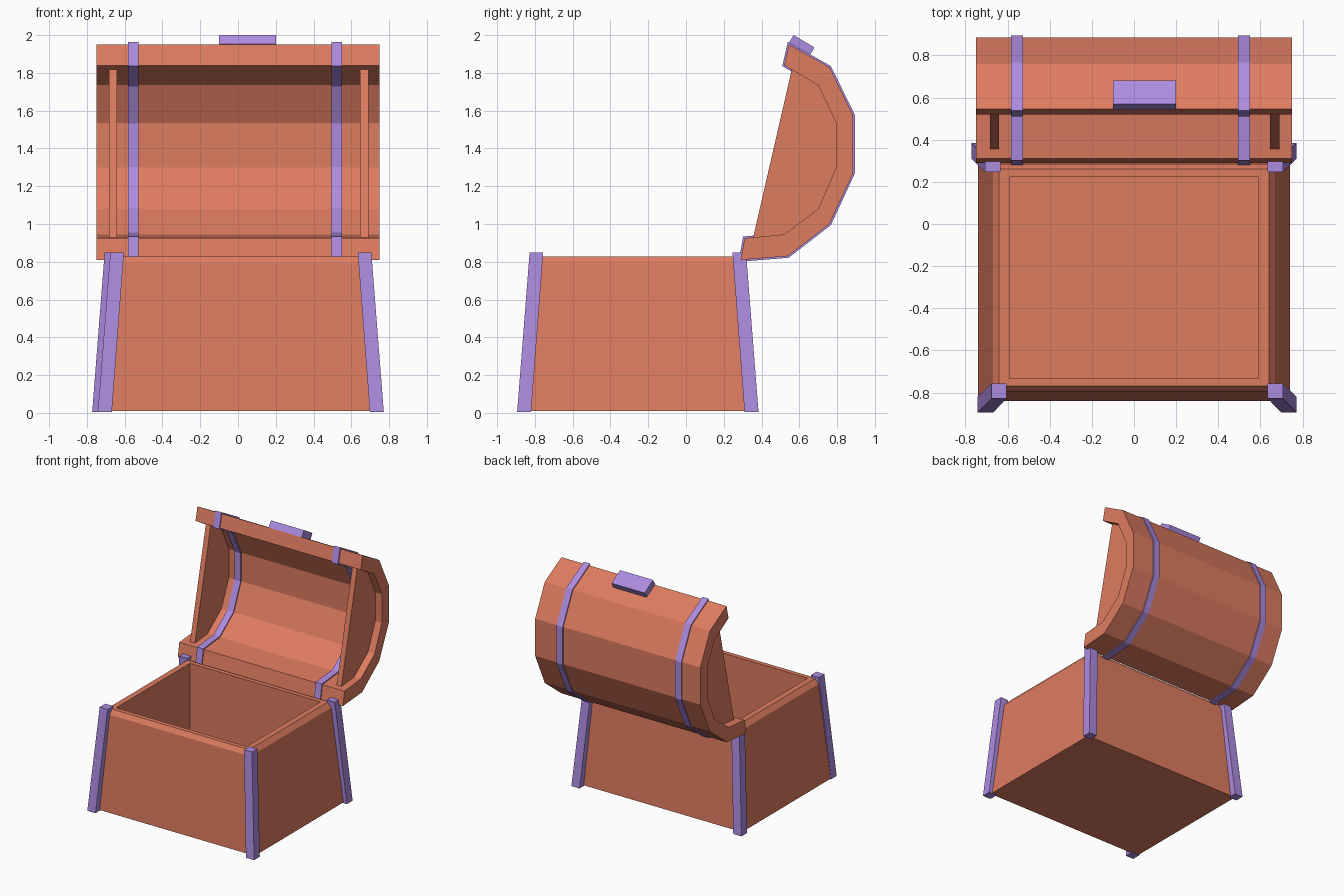
import bpy, bmesh
from mathutils import Vector

cube = bpy.data.objects.get("Cube")
if cube:
    bpy.data.objects.remove(cube, do_unlink=True)


def material(name, color):
    mat = bpy.data.materials.new(name)
    mat.use_nodes = True
    mat.diffuse_color = (*color, 1)
    mat.node_tree.nodes["Principled BSDF"].inputs["Base Color"].default_value = (*color, 1)
    return mat


wood = material("terracotta wood", (0.73, 0.20, 0.117))
trim = material("lavender trim", (0.42, 0.26, 0.745))


def loft(name, rings, mat):
    """Join rings of equal point count with side faces and cap both ends."""
    bm = bmesh.new()
    loops = [[bm.verts.new(p) for p in ring] for ring in rings]
    for a, b in zip(loops, loops[1:]):
        for i in range(len(a)):
            j = (i + 1) % len(a)
            bm.faces.new((a[i], a[j], b[j], b[i]))
    bm.faces.new(loops[0][::-1])
    bm.faces.new(loops[-1])
    bmesh.ops.recalc_face_normals(bm, faces=bm.faces)
    mesh = bpy.data.meshes.new(name)
    bm.to_mesh(mesh)
    bm.free()
    mesh.materials.append(mat)
    obj = bpy.data.objects.new(name, mesh)
    bpy.context.collection.objects.link(obj)
    return obj


def rect(cx, cy, hx, hy, z):
    return [(cx + sx * hx, cy + sy * hy, z)
            for sx, sy in ((-1, -1), (1, -1), (1, 1), (-1, 1))]


def extrude_x(name, profile, x0, x1, mat):
    return loft(name, [[(x, y, z) for y, z in profile] for x in (x0, x1)], mat)


def offset(profile, d):
    """Grow a closed clockwise or counter-clockwise outline by d with mitred corners."""
    pts = [Vector(p) for p in profile]
    area = sum(a.x * b.y - a.y * b.x for a, b in zip(pts, pts[1:] + pts[:1]))
    sign = 1 if area > 0 else -1
    result = []
    for i, p in enumerate(pts):
        e0 = (p - pts[i - 1]).normalized()
        e1 = (pts[(i + 1) % len(pts)] - p).normalized()
        n0 = Vector((e0.y, -e0.x)) * sign
        n1 = Vector((e1.y, -e1.x)) * sign
        result.append(tuple(p + (n0 + n1) * d / (1 + n0.dot(n1))))
    return result


# Hollow tapered chest body with a chamfered rim
MID = -0.255
loft("chest_body", [
    rect(0, MID, 0.74, 0.585, 0.01),
    rect(0, MID, 0.67, 0.54, 0.79),
    rect(0, MID, 0.64, 0.515, 0.828),
    rect(0, MID, 0.592, 0.478, 0.828),
    rect(0, MID, 0.592, 0.478, 0.06),
], wood)

# Leaning corner posts; the front right one sits slightly inward
for name, sx, sy, shift in (("front_left_post", 1, -1, 0), ("front_right_post", -1, -1, 0.03),
                            ("back_left_post", 1, 1, 0), ("back_right_post", -1, 1, 0)):
    loft(name, [
        rect(sx * 0.735 + shift, MID + sy * 0.602, 0.037, 0.037, 0.004),
        rect(sx * 0.67 + shift, MID + sy * 0.537, 0.036, 0.036, 0.848),
    ], trim)

# Open lid: a thick faceted arch
outer = [(0.545, 1.95), (0.76, 1.83), (0.885, 1.575), (0.885, 1.27),
         (0.76, 1.0), (0.54, 0.83), (0.29, 0.81)]
inner = [(0.31, 0.925), (0.52, 0.945), (0.70, 1.08), (0.795, 1.3),
         (0.795, 1.535), (0.70, 1.735), (0.52, 1.84)]
arch = outer + inner
extrude_x("lid_arch", arch, -0.75, 0.75, wood)

# Recessed end panels that close the arch
panel = [(0.355, 0.927)] + inner[1:-1] + [(0.56, 1.818)]
for name, x in (("lid_left_panel", 0.668), ("lid_right_panel", -0.662)):
    extrude_x(name, panel, x - 0.022, x + 0.022, wood)

# Straps wrapped around the arch
strap = offset(arch, 0.009)
for name, x in (("lid_left_strap", 0.522), ("lid_right_strap", -0.555)):
    extrude_x(name, strap, x - 0.028, x + 0.028, trim)

# Latch plate on the lid edge
extrude_x("latch", [(0.57, 2.0), (0.68, 1.935), (0.655, 1.89), (0.54, 1.952)],
          -0.1, 0.2, trim)
